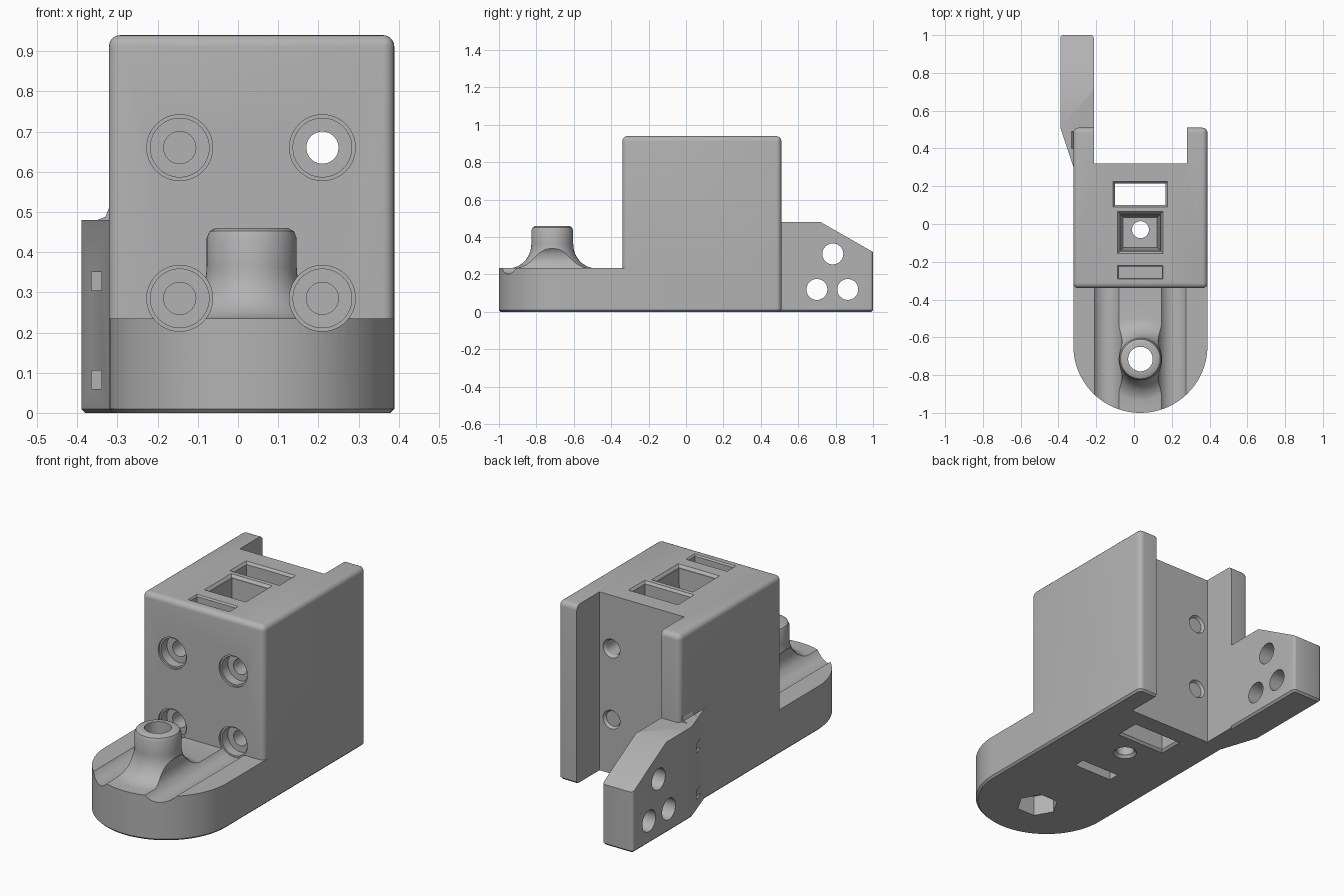
import bpy, bmesh, math
from mathutils import Matrix, Vector

cube = bpy.data.objects.get("Cube")
if cube:
    bpy.data.objects.remove(cube)

GREY = bpy.data.materials.new("plain grey")
GREY.use_nodes = True
GREY.diffuse_color = (0.45, 0.45, 0.45, 1)
GREY.node_tree.nodes["Principled BSDF"].inputs["Base Color"].default_value = GREY.diffuse_color

CX = 0.034            # centre line of the body
POST_Y = -0.715
BOLT_X = (-0.145, 0.21)
BOLT_Z = (0.285, 0.66)


def finish(name, bm):
    bmesh.ops.recalc_face_normals(bm, faces=bm.faces)
    mesh = bpy.data.meshes.new(name)
    bm.to_mesh(mesh)
    bm.free()
    mesh.materials.append(GREY)
    obj = bpy.data.objects.new(name, mesh)
    bpy.context.collection.objects.link(obj)
    return obj


def bevel(bm, test, size, segments=1):
    """Bevel the edges whose two end points pass the test."""
    edges = [e for e in bm.edges if test(e.verts[0].co, e.verts[1].co)]
    bmesh.ops.bevel(bm, geom=edges, offset=size, segments=segments,
                    profile=0.5, affect='EDGES')


def extrude(points, depth):
    """Solid from a closed outline of 3D points pushed along depth."""
    bm = bmesh.new()
    face = bm.faces.new([bm.verts.new(p) for p in points])
    out = bmesh.ops.extrude_face_region(bm, geom=[face])
    bmesh.ops.translate(bm, vec=depth,
                        verts=[v for v in out["geom"] if isinstance(v, bmesh.types.BMVert)])
    return bm


def frustum(name, x0, x1, y0, y1, z0, z1, low=0, high=0):
    """Box whose bottom or top outline is drawn in by low or high."""
    bm = bmesh.new()
    bmesh.ops.create_cube(bm, size=1)
    for v in bm.verts:
        top = v.co.z > 0
        d = high if top else low
        v.co = (x1 - d if v.co.x > 0 else x0 + d,
                y1 - d if v.co.y > 0 else y0 + d, z1 if top else z0)
    return finish(name, bm)


def rod(name, start, end, r1, r2=None, sides=48, turn=0):
    """Cylinder or cone between two points."""
    a, b = Vector(start), Vector(end)
    spin = (b - a).to_track_quat('Z', 'Y').to_matrix().to_4x4()
    bm = bmesh.new()
    bmesh.ops.create_cone(bm, cap_ends=True, segments=sides, radius1=r1,
                          radius2=r1 if r2 is None else r2, depth=(b - a).length,
                          matrix=Matrix.Translation((a + b) / 2) @ spin @ Matrix.Rotation(turn, 4, 'Z'))
    return finish(name, bm)


def combine(target, tools, operation):
    """Apply each tool to the target, then drop the tool."""
    for tool in tools:
        mod = target.modifiers.new("cut", 'BOOLEAN')
        mod.operation, mod.solver, mod.object = operation, 'EXACT', tool
        deps = bpy.context.evaluated_depsgraph_get()
        mesh = bpy.data.meshes.new_from_object(target.evaluated_get(deps))
        target.modifiers.clear()
        target.data = mesh
        bpy.data.objects.remove(tool)


def is_low(a, b):
    return max(a.z, b.z) < 0.001


def is_upright(a, b):
    return abs(a.z - b.z) > 0.2


# Main block with rounded top and corners
bm = bmesh.new()
bmesh.ops.create_cube(bm, size=1)
for v in bm.verts:
    v.co = (CX + v.co.x * 0.71, 0.085 + v.co.y * 0.85, 0.94 * (v.co.z + 0.5))
bevel(bm, lambda a, b: is_upright(a, b) or min(a.z, b.z) > 0.9, 0.028, 5)
bevel(bm, is_low, 0.01)
body = finish("mount_body", bm)

# Rounded base plate
R = 0.355
outline = [(CX + R, -0.1, 0), (CX - R, -0.1, 0)]
for i in range(49):
    t = math.pi * (1 + i / 48)
    outline.append((CX + R * math.cos(t), -0.645 + R * math.sin(t), 0))
bm = extrude(outline, (0, 0, 0.235))
bevel(bm, is_low, 0.01)
base = finish("base_plate", bm)

# Post with a flared foot, turned from a profile
profile = [(0, 0.1), (0.235, 0.1)]
for i in range(11):
    t = math.pi / 2 * i / 10
    profile.append((0.235 - 0.123 * math.sin(t), 0.363 - 0.13 * math.cos(t)))
profile += [(0.112, 0.435), (0.105, 0.452), (0.09, 0.46), (0, 0.46)]
bm = bmesh.new()
ring = [bm.verts.new((CX + r, POST_Y, z)) for r, z in profile]
edges = [bm.edges.new(pair) for pair in zip(ring, ring[1:])]
bmesh.ops.spin(bm, geom=ring + edges, cent=(CX, POST_Y, 0), axis=(0, 0, 1),
               angle=math.tau, steps=64)
bmesh.ops.remove_doubles(bm, verts=bm.verts, dist=0.0001)
post = finish("post", bm)

# Side bracket with a tapered root and a sloping top
bm = extrude([(-0.32, 0.3, 0), (-0.25, 0.3, 0), (-0.25, 0.45, 0), (-0.213, 0.45, 0),
              (-0.213, 1, 0), (-0.39, 1, 0), (-0.39, 0.51, 0)], (0, 0, 0.48))
bevel(bm, lambda a, b: is_upright(a, b) and min(a.y, b.y) > 0.9, 0.015, 3)
bevel(bm, is_low, 0.01)
bracket = finish("side_bracket", bm)
slope = finish("slope_cutter", extrude(
    [(-0.5, 0.72, 0.48), (-0.5, 1.07, 0.28), (-0.5, 1.07, 0.6), (-0.5, 0.72, 0.6)], (0.4, 0, 0)))
combine(bracket, [slope], 'DIFFERENCE')
fillet = finish("bracket_fillet", extrude(
    [(-0.35, 0.4, 0.47), (-0.35, 0.4, 0.48), (-0.33, 0.4, 0.488), (-0.322, 0.4, 0.508),
     (-0.3, 0.4, 0.508), (-0.3, 0.4, 0.47)], (0, 0.09, 0)))
combine(body, [base, post, bracket, fillet], 'UNION')

# Rear channel
cutters = [frustum("channel", -0.213, 0.28, 0.32, 0.7, -0.1, 1.1)]

# Bolt holes with counterbores that also groove the base
for x in BOLT_X:
    for z in BOLT_Z:
        cutters += [rod("bolt_hole", (x, -0.4, z), (x, 0.4, z), 0.04),
                    rod("counterbore", (x, -1.1, z), (x, -0.28, z), 0.073),
                    rod("counterbore_lip", (x, -1.1, z), (x, -0.33, z), 0.082),
                    rod("hole_rim", (x, 0.305, z), (x, 0.325, z), 0.04, 0.052)]

# Pockets and slots in the top and bottom
cutters += [
    frustum("through_slot", -0.1, 0.168, 0.1, 0.215, -0.1, 1.1),
    frustum("through_slot_lip", -0.112, 0.18, 0.088, 0.227, 0.928, 0.942, low=0.012),
    frustum("through_slot_foot", -0.112, 0.18, 0.088, 0.227, -0.002, 0.012, high=0.012),
    frustum("square_pocket", -0.075, 0.143, -0.145, 0.055, 0.55, 1.0, low=0.02),
    frustum("square_pocket_lip", -0.088, 0.156, -0.158, 0.068, 0.926, 0.942, low=0.013),
    frustum("thin_slot_top", -0.08, 0.147, -0.285, -0.225, 0.78, 1.0),
    frustum("thin_slot_lip", -0.088, 0.155, -0.293, -0.217, 0.932, 0.942, low=0.008),
    frustum("thin_slot_foot", -0.08, 0.147, -0.285, -0.225, -0.1, 0.16),
    rod("centre_hole", (CX, -0.03, -0.1), (CX, -0.03, 0.7), 0.045),
    rod("centre_hole_rim", (CX, -0.03, -0.002), (CX, -0.03, 0.015), 0.06, 0.045),
]

# Post bore and six-sided nut recess
cutters += [rod("post_bore", (CX, POST_Y, -0.1), (CX, POST_Y, 0.6), 0.065),
            rod("nut_recess", (CX, POST_Y, -0.1), (CX, POST_Y, 0.11), 0.105,
                sides=6, turn=math.pi / 6)]

# Bracket holes and tie slots
for y, z in ((0.785, 0.31), (0.70, 0.12), (0.865, 0.12)):
    cutters.append(rod("bracket_hole", (-0.5, y, z), (-0.1, y, z), 0.056))
for z in (0.082, 0.328):
    cutters.append(frustum("tie_slot", -0.365, -0.34, 0.25, 0.6, z - 0.023, z + 0.023))
combine(body, cutters, 'DIFFERENCE')

# Smooth curves, sharp edges
bpy.ops.object.select_all(action='DESELECT')
body.select_set(True)
bpy.context.view_layer.objects.active = body
bpy.ops.object.shade_smooth_by_angle(angle=math.radians(30))
